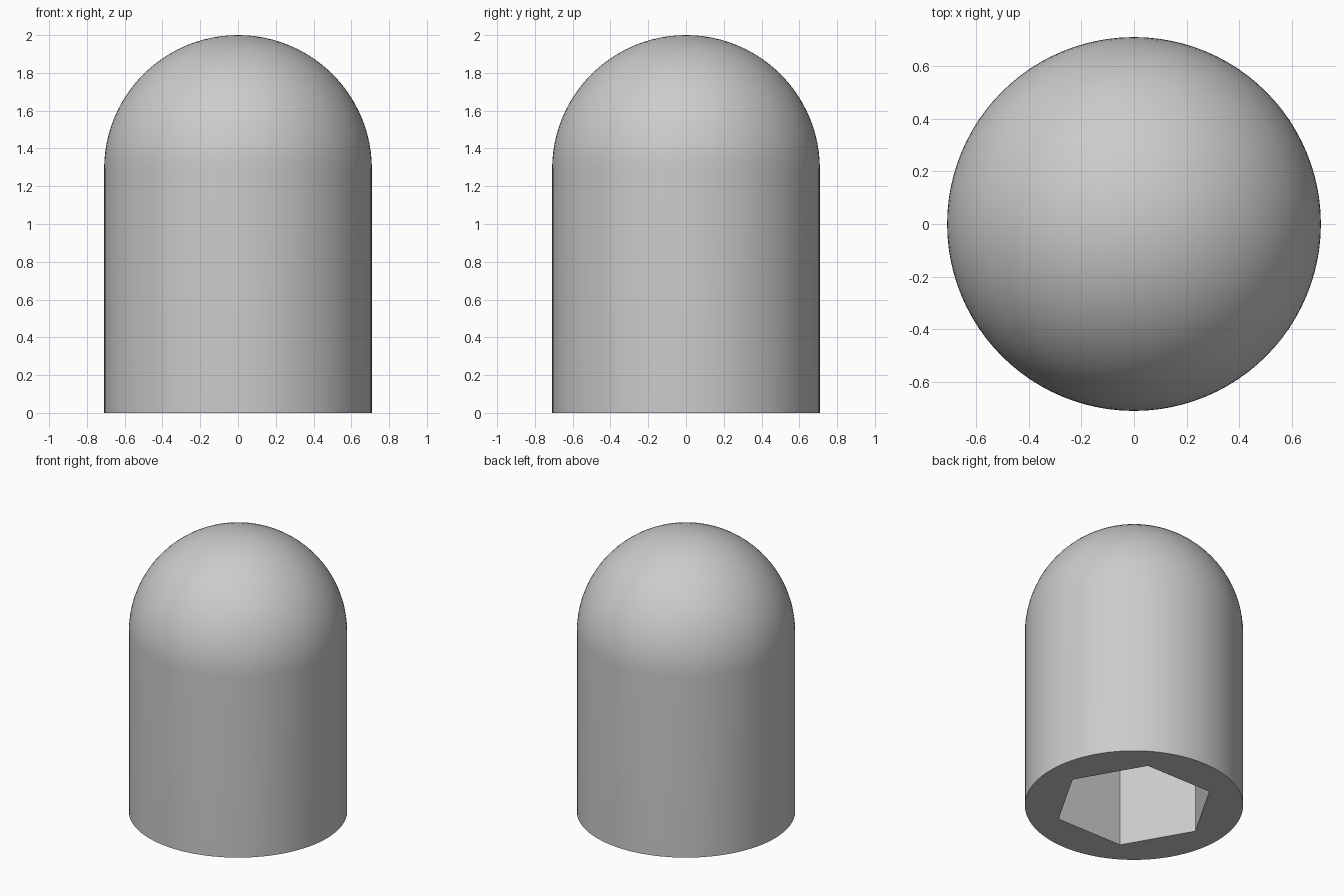
import bpy, bmesh, math

if "Cube" in bpy.data.objects:
    bpy.data.objects.remove(bpy.data.objects["Cube"])

R, H = 0.709, 2.0            # outer radius, total height
BODY = H - R                 # straight wall height, dome springs from here
HEX_R = 0.521                # socket corner radius
DEPTH = BODY                 # socket depth
SEG, RINGS = 96, 24

grey = bpy.data.materials.new("light_grey")
grey.diffuse_color = (0.6, 0.6, 0.6, 1)
grey.use_nodes = True
grey.node_tree.nodes["Principled BSDF"].inputs["Base Color"].default_value = grey.diffuse_color


def make_object(name, bm):
    bmesh.ops.recalc_face_normals(bm, faces=bm.faces)
    mesh = bpy.data.meshes.new(name)
    bm.to_mesh(mesh)
    bm.free()
    mesh.materials.append(grey)
    obj = bpy.data.objects.new(name, mesh)
    bpy.context.collection.objects.link(obj)
    return obj


# Domed cap: half profile turned around the z axis
profile = [(0, 0), (R, 0)]
for i in range(RINGS + 1):
    a = math.pi / 2 * i / RINGS
    profile.append((R * math.cos(a) if i < RINGS else 0, BODY + R * math.sin(a)))
bm = bmesh.new()
verts = [bm.verts.new((x, 0, z)) for x, z in profile]
edges = [bm.edges.new(pair) for pair in zip(verts, verts[1:])]
bmesh.ops.spin(bm, geom=verts + edges, cent=(0, 0, 0), axis=(0, 0, 1),
               angle=math.tau, steps=SEG, use_duplicate=False)
bmesh.ops.remove_doubles(bm, verts=bm.verts, dist=1e-4)
bmesh.ops.dissolve_limit(bm, angle_limit=0.001, verts=[v for v in bm.verts if v.co.z < 1e-4],
                         edges=[e for e in bm.edges if all(v.co.z < 1e-4 for v in e.verts)])
cap = make_object("domed_cap", bm)

# Hexagonal socket, open at the bottom
bm = bmesh.new()
base = bm.faces.new([bm.verts.new((HEX_R * math.cos(k * math.pi / 3),
                                   HEX_R * math.sin(k * math.pi / 3), -0.2)) for k in range(6)])
top = bmesh.ops.extrude_face_region(bm, geom=[base], use_keep_orig=True)["geom"]
bmesh.ops.translate(bm, vec=(0, 0, DEPTH + 0.2),
                    verts=[g for g in top if isinstance(g, bmesh.types.BMVert)])
cutter = make_object("socket_cutter", bm)
cutter.hide_render = True

# Cut the socket, then remove the cutter
bpy.context.view_layer.objects.active = cap
cap.select_set(True)
cut = cap.modifiers.new("socket", 'BOOLEAN')
cut.operation = 'DIFFERENCE'
cut.solver = 'EXACT'
cut.object = cutter
bpy.ops.object.modifier_apply(modifier=cut.name)
bpy.data.objects.remove(cutter)

bpy.ops.object.shade_smooth_by_angle(angle=math.radians(30))
